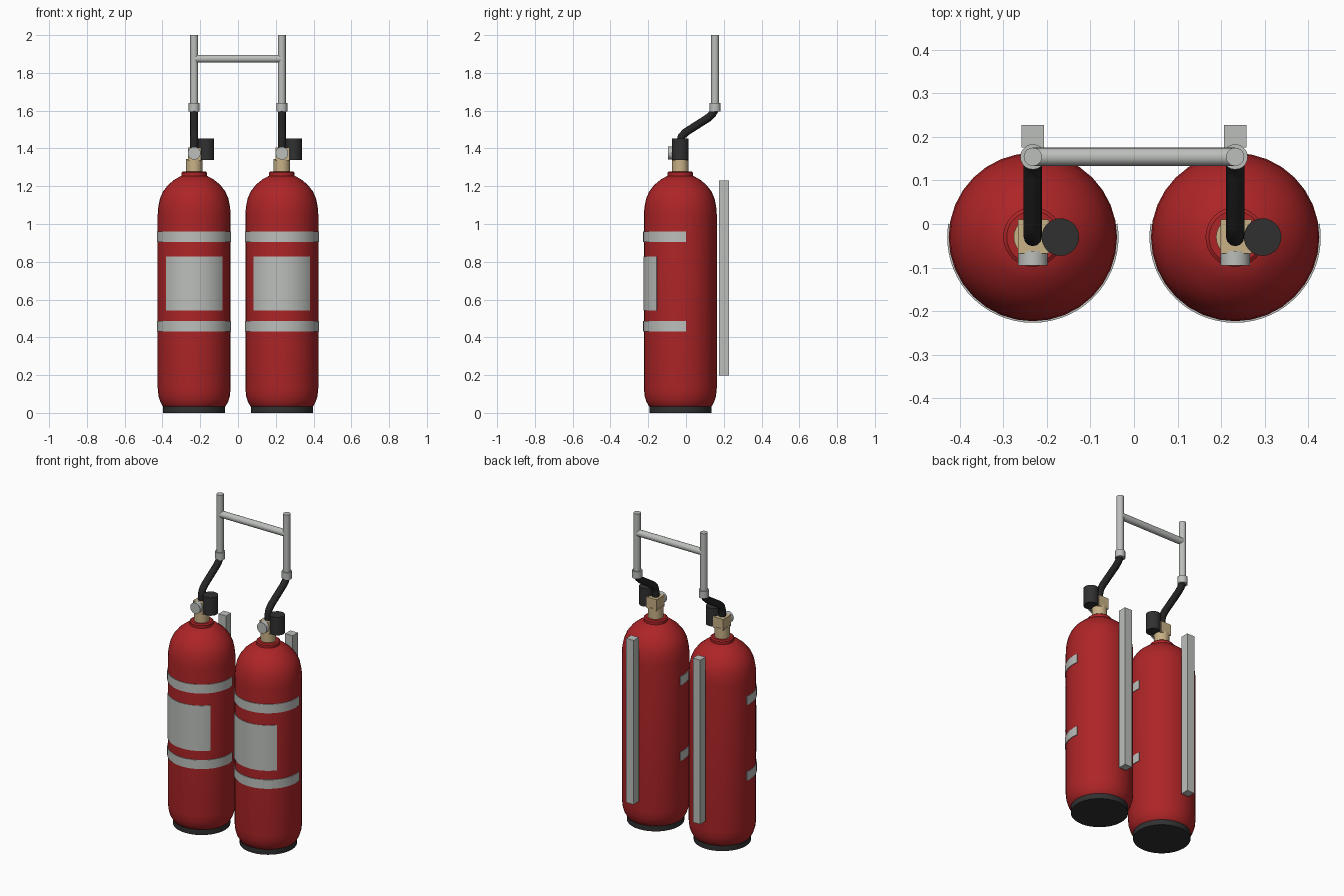
import bpy, bmesh, math
from mathutils import Vector

if "Cube" in bpy.data.objects:
    bpy.data.objects.remove(bpy.data.objects["Cube"])

CY = -0.03       # tank axis, y
PY = 0.154       # discharge pipe axis, y


def mat(name, r, g, b):
    m = bpy.data.materials.new(name)
    m.diffuse_color = (r, g, b, 1)
    m.use_nodes = True
    m.node_tree.nodes["Principled BSDF"].inputs["Base Color"].default_value = m.diffuse_color
    return m


RED = mat("tank red", 0.42, 0.018, 0.02)
SILVER = mat("silver grey", 0.50, 0.52, 0.50)
BLACK = mat("black rubber", 0.03, 0.03, 0.03)
HOSE = mat("hose black", 0.018, 0.018, 0.018)
BRASS = mat("brass", 0.58, 0.44, 0.24)


def finish(bm, name, material, smooth=True):
    bmesh.ops.recalc_face_normals(bm, faces=bm.faces)
    me = bpy.data.meshes.new(name)
    bm.to_mesh(me)
    bm.free()
    ob = bpy.data.objects.new(name, me)
    bpy.context.collection.objects.link(ob)
    me.materials.append(material)
    if smooth:
        bpy.context.view_layer.objects.active = ob
        ob.select_set(True)
        bpy.ops.object.shade_smooth_by_angle(angle=math.radians(35))
        ob.select_set(False)
    return ob


def lathe(name, x, y, profile, material, n=32):
    """Revolve (radius, z) points about a vertical axis and cap the ends."""
    bm = bmesh.new()
    rings = [[bm.verts.new((x + r * math.cos(2 * math.pi * i / n),
                            y + r * math.sin(2 * math.pi * i / n), z))
              for i in range(n)] for r, z in profile]
    for a, b in zip(rings, rings[1:]):
        for i in range(n):
            j = (i + 1) % n
            bm.faces.new((a[i], a[j], b[j], b[i]))
    bm.faces.new(rings[0])
    bm.faces.new(rings[-1])
    return finish(bm, name, material)


def rod(name, a, b, r, material, n=20):
    """Cylinder between two points."""
    a, b = Vector(a), Vector(b)
    bm = bmesh.new()
    bmesh.ops.create_cone(bm, cap_ends=True, segments=n, radius1=r, radius2=r,
                          depth=(b - a).length)
    bm.transform((b - a).to_track_quat('Z', 'Y').to_matrix().to_4x4())
    bmesh.ops.translate(bm, verts=bm.verts, vec=(a + b) / 2)
    return finish(bm, name, material)


def box(name, lo, hi, material):
    lo, hi = Vector(lo), Vector(hi)
    bm = bmesh.new()
    bmesh.ops.create_cube(bm, size=1)
    bmesh.ops.scale(bm, verts=bm.verts, vec=hi - lo)
    bmesh.ops.translate(bm, verts=bm.verts, vec=(lo + hi) / 2)
    return finish(bm, name, material, False)


def wrap(name, x, r0, r1, z0, z1, half_angle, material, n=24):
    """Thin curved plate wrapped around the front of the tank."""
    bm = bmesh.new()
    cols = []
    for i in range(n + 1):
        t = -math.pi / 2 + half_angle * (2 * i / n - 1)
        cols.append([bm.verts.new((x + r * math.cos(t), CY + r * math.sin(t), z))
                     for r, z in ((r0, z0), (r1, z0), (r1, z1), (r0, z1))])
    for a, b in zip(cols, cols[1:]):
        for k in range(4):
            m = (k + 1) % 4
            bm.faces.new((a[k], b[k], b[m], a[m]))
    bm.faces.new(cols[0])
    bm.faces.new(cols[-1])
    return finish(bm, name, material)


def hose(name, pts, r, material):
    cu = bpy.data.curves.new(name, 'CURVE')
    cu.dimensions = '3D'
    cu.bevel_depth = r
    cu.bevel_resolution = 4
    cu.use_fill_caps = True
    sp = cu.splines.new('POLY')
    sp.points.add(len(pts) - 1)
    for p, c in zip(sp.points, pts):
        p.co = (*c, 1)
    sp.use_smooth = True
    ob = bpy.data.objects.new(name, cu)
    bpy.context.collection.objects.link(ob)
    cu.materials.append(material)
    return ob


TANK = [(0.160, 0.03), (0.167, 0.036), (0.180, 0.06), (0.189, 0.09), (0.193, 0.13),
        (0.193, 1.05), (0.190, 1.09), (0.181, 1.135), (0.165, 1.172), (0.138, 1.207),
        (0.103, 1.236), (0.066, 1.256)]

for side, x in (("left", -0.232), ("right", 0.232)):
    # Tank, foot ring and neck collar
    lathe(side + "_tank", x, CY, TANK, RED)
    lathe(side + "_base", x, CY, [(0.164, 0), (0.164, 0.036)], BLACK)
    lathe(side + "_collar", x, CY, [(0.068, 1.25), (0.068, 1.272), (0.060, 1.278)], RED)

    # Straps and label
    for tag, z in (("lower", 0.43), ("upper", 0.905)):
        wrap(f"{side}_{tag}_strap", x, 0.188, 0.1965, z, z + 0.056,
             math.radians(99), SILVER, 32)
    wrap(side + "_label", x, 0.188, 0.1955, 0.543, 0.828, math.asin(0.15 / 0.1955), SILVER)

    # Valve neck, valve block, gauge and side knob
    lathe(side + "_valve_neck", x, CY, [(0.044, 1.26), (0.044, 1.345)], BRASS, 24)
    box(side + "_valve_block", (x - 0.034, CY - 0.038, 1.335),
        (x + 0.037, CY + 0.040, 1.405), BRASS)
    rod(side + "_gauge", (x, -0.095, 1.375), (x, -0.062, 1.375), 0.034, SILVER, 24)
    rod(side + "_actuator", (x + 0.063, CY, 1.34), (x + 0.063, CY, 1.453), 0.043, BLACK, 28)

    # Flexible hose up to the discharge pipe
    hose(side + "_hose", [(x, CY, 1.39), (x, CY, 1.44), (x, -0.022, 1.465),
                          (x, 0.0, 1.487), (x, 0.115, 1.56), (x, 0.140, 1.582),
                          (x, PY, 1.61)], 0.021, HOSE)
    lathe(side + "_coupling", x, PY, [(0.029, 1.595), (0.029, 1.64)], SILVER, 20)
    lathe(side + "_pipe", x, PY, [(0.021, 1.60), (0.021, 2.0)], SILVER, 20)

    # Rear mounting rail
    box(side + "_rail", (x - 0.026, 0.175, 0.197), (x + 0.026, 0.227, 1.23), SILVER)

# Manifold joining both pipes
rod("cross_pipe", (-0.232, PY, 1.875), (0.232, PY, 1.875), 0.021, SILVER)
